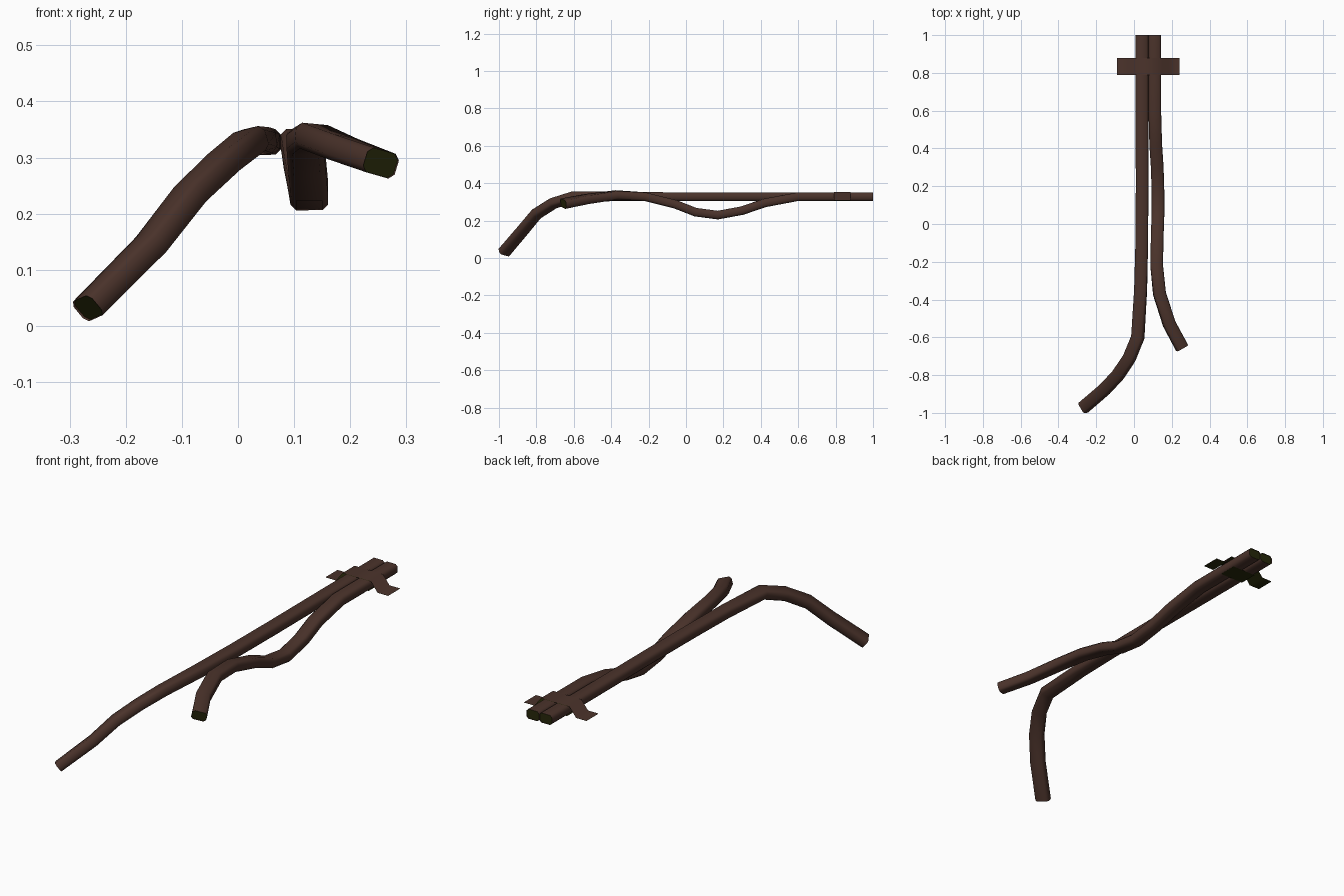
import bpy, math
from mathutils import Vector, Quaternion

if "Cube" in bpy.data.objects:
    bpy.data.objects.remove(bpy.data.objects["Cube"])


def material(name, rgb):
    m = bpy.data.materials.new(name)
    m.diffuse_color = (*rgb, 1)
    m.use_nodes = True
    m.node_tree.nodes["Principled BSDF"].inputs["Base Color"].default_value = m.diffuse_color
    return m


brown = material("dark brown", (0.070, 0.033, 0.024))
olive = material("dark olive", (0.020, 0.021, 0.003))

# Cross-section: rectangle with chamfered corners (half width, half height, chamfer)
W, H, C = 0.0335, 0.0230, 0.010
SECTION = [(W, -H + C), (W, H - C), (W - C, H), (-W + C, H),
           (-W, H - C), (-W, -H + C), (-W + C, -H), (W - C, -H)]


def make_object(name, verts, faces, mat, smooth):
    me = bpy.data.meshes.new(name)
    me.from_pydata(verts, [], faces)
    me.materials.append(mat)
    me.polygons.foreach_set("use_smooth", [smooth] * len(faces))
    me.update()
    ob = bpy.data.objects.new(name, me)
    bpy.context.collection.objects.link(ob)
    return ob


def cable(name, path, twist):
    """Tube swept along the path, rolled by twist (degrees) beyond y = -0.25."""
    pts = [Vector(p) for p in path]
    t_old = Vector((0, -1, 0))
    side, up = Vector((-1, 0, 0)), Vector((0, 0, 1))
    y_end = pts[-1].y
    verts, faces, caps, n = [], [], [], len(SECTION)
    for i, p in enumerate(pts):
        a = (p - pts[i - 1]).normalized() if i else None
        b = (pts[i + 1] - p).normalized() if i < len(pts) - 1 else None
        t = ((a or b) + (b or a)).normalized()
        q = t_old.rotation_difference(t)
        side, up, t_old = q @ side, q @ up, t
        f = max(0.0, (p.y + 0.25) / (y_end + 0.25)) if p.y < -0.25 else 0.0
        roll = Quaternion(t, -math.radians(twist) * f)
        s, u = roll @ side, roll @ up
        verts += [p + s * x + u * z for x, z in SECTION]
        # Slightly recessed olive core at each end
        if a is None or b is None:
            inset = t * (0.004 if a is None else -0.004)
            caps += [p + inset + s * x * 0.98 + u * z * 0.98 for x, z in SECTION]
    for i in range(len(pts) - 1):
        for k in range(n):
            m = (k + 1) % n
            faces.append((i * n + k, (i + 1) * n + k, (i + 1) * n + m, i * n + m))
    make_object(name, verts, faces, brown, True)
    # ring runs anticlockwise about -t, so the start face keeps the order
    make_object(name + "_ends", caps,
                [tuple(range(n)), tuple(reversed(range(n, 2 * n)))], olive, False)


# Long cable that drops to the ground on the left
cable("long_cable", [
    (0.042, 1.0, 0.328), (0.042, 0.6, 0.328), (0.043, 0.2, 0.328),
    (0.041, -0.1, 0.328), (0.035, -0.35, 0.329), (0.020, -0.6, 0.328),
    (-0.025, -0.71, 0.292), (-0.085, -0.80, 0.235),
    (-0.155, -0.875, 0.145), (-0.268, -0.972, 0.031)], -33)

# Short cable that sags and bends to the right
cable("short_cable", [
    (0.110, 1.0, 0.328), (0.110, 0.6, 0.328), (0.115, 0.42, 0.294),
    (0.123, 0.30, 0.253), (0.127, 0.17, 0.229), (0.127, 0.05, 0.245),
    (0.123, -0.06, 0.288), (0.120, -0.22, 0.328), (0.135, -0.37, 0.337),
    (0.187, -0.53, 0.315), (0.255, -0.657, 0.290)], 15)


def sheet(name, profile, mat, flip=False):
    """Thin sheet running across the cables, facing up, or down when flipped."""
    verts = [(x, y, z) for x, z in profile for y in (0.79, 0.88)]
    faces = [(2 * i, 2 * i + 2, 2 * i + 3, 2 * i + 1) for i in range(len(profile) - 1)]
    make_object(name, verts, [f[::-1] for f in faces] if flip else faces, mat, True)


# Strap: brown top, olive underside, and an olive band beneath the cables
strap = [(-0.09, 0.309), (-0.035, 0.309), (0.000, 0.353),
         (0.150, 0.353), (0.185, 0.309), (0.24, 0.309)]
sheet("strap", strap, brown)
sheet("strap_underside", [(x, z - 0.0015) for x, z in strap], olive, True)
sheet("strap_lower_band", [(0.012, 0.304), (0.138, 0.304)], olive, True)
